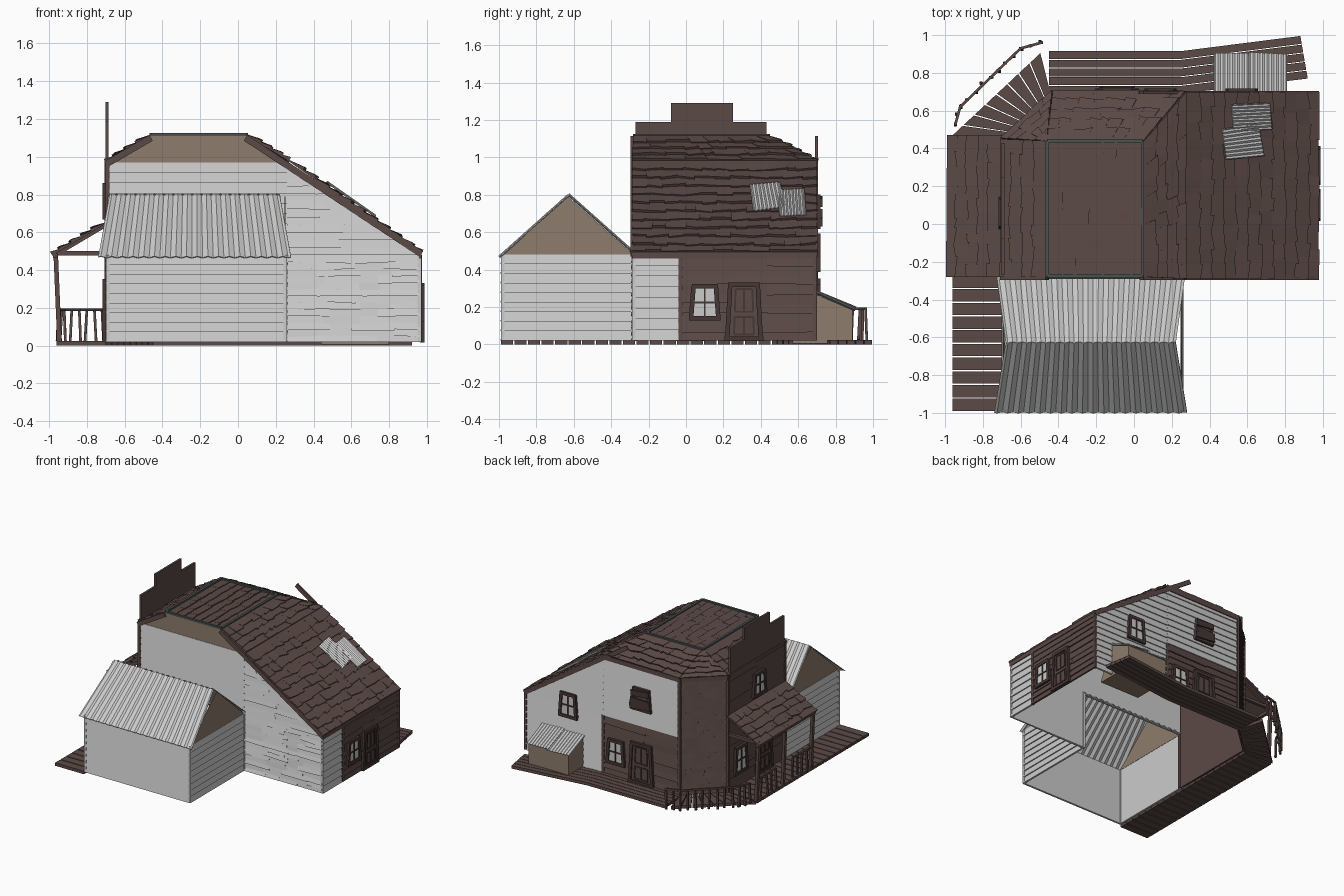
import bpy, bmesh, math, random
from mathutils import Vector as V

if "Cube" in bpy.data.objects:
    bpy.data.objects.remove(bpy.data.objects["Cube"])
random.seed(4)

def material(name, rgb):
    m = bpy.data.materials.new(name)
    m.diffuse_color = (*rgb, 1)
    m.use_nodes = True
    m.node_tree.nodes["Principled BSDF"].inputs["Base Color"].default_value = m.diffuse_color
    return m

BROWN = material("brown_wood", (0.105, 0.068, 0.062))
DARK = material("dark_wood", (0.06, 0.038, 0.035))
TAN = material("tan_board", (0.27, 0.20, 0.15))
TRIM = material("slate_trim", (0.07, 0.085, 0.085))
UP = V((0, 0, 1))

def finish(name, bm, mat=None):
    bmesh.ops.recalc_face_normals(bm, faces=bm.faces[:])
    me = bpy.data.meshes.new(name)
    bm.to_mesh(me)
    bm.free()
    ob = bpy.data.objects.new(name, me)
    bpy.context.collection.objects.link(ob)
    if mat:
        me.materials.append(mat)
    return ob

def hexa(bm, low, high):
    a = [bm.verts.new(p) for p in low]
    b = [bm.verts.new(p) for p in high]
    bm.faces.new(a[::-1])
    bm.faces.new(b)
    for i in range(4):
        j = (i + 1) % 4
        bm.faces.new((a[i], a[j], b[j], b[i]))

def beam(bm, p, q, w=0.02, h=0.02):
    p, q = V(p), V(q)
    d = (q - p).normalized()
    s = d.cross(UP if abs(d.z) < 0.95 else V((1, 0, 0))).normalized()
    t = s.cross(d)
    ring = [s * w / 2 + t * h / 2, -s * w / 2 + t * h / 2, -s * w / 2 - t * h / 2, s * w / 2 - t * h / 2]
    hexa(bm, [p + r for r in ring], [q + r for r in ring])

def beams(name, segs, mat=None, w=0.02, h=0.02):
    bm = bmesh.new()
    for p, q in segs:
        beam(bm, p, q, w, h)
    return finish(name, bm, mat)

def courses(name, quad, rows, n, mat=None, lift=0.012, top=0.003, jit=0.0, gap=0.0):
    """Rows of boards or shingles over a quad (bl, br, tr, tl seen from outside)."""
    bl, br, tr, tl = [V(p) for p in quad]
    nrm = (br - bl).cross(tl - bl).normalized()
    P = lambda u, v: (bl.lerp(br, u)).lerp(tl.lerp(tr, u), v)
    bm = bmesh.new()
    for r in range(rows):
        v0, v1 = r / rows, (r + 1 - gap) / rows
        cuts = [0] + [min(0.99, max(0.01, (k + random.uniform(-.3, .3)) / n)) for k in range(1, n)] + [1]
        for u0, u1 in zip(cuts, cuts[1:]):
            ja, jb = [random.uniform(0, jit) / rows for _ in "ab"]
            if r == 0:
                ja = jb = 0
            L = lift * random.uniform(1 - jit, 1 + jit)
            c = [P(u0, v0 - ja), P(u1, v0 - jb), P(u1, v1), P(u0, v1)]
            hexa(bm, [p - nrm * 0.004 for p in c],
                 [c[0] + nrm * L, c[1] + nrm * L, c[2] + nrm * top, c[3] + nrm * top])
    return finish(name, bm, mat)

def wall(name, a, b, z0, z1, rows, n=1, mat=None, **k):
    return courses(name, [(*a, z0), (*b, z0), (*b, z1), (*a, z1)], rows, n, mat, **k)

def panel(name, pts, mat, push):
    bm = bmesh.new()
    f = bm.faces.new([bm.verts.new(p) for p in pts])
    g = bmesh.ops.extrude_face_region(bm, geom=[f])
    bmesh.ops.translate(bm, vec=push, verts=[e for e in g["geom"] if isinstance(e, bmesh.types.BMVert)])
    return finish(name, bm, mat)

def box(name, lo, hi, mat):
    (x0, y0, z0), (x1, y1, z1) = lo, hi
    return panel(name, [(x0, y0, z0), (x1, y0, z0), (x1, y1, z0), (x0, y1, z0)], mat, (0, 0, z1 - z0))

def corrugated(name, quad, waves, amp=0.005):
    bl, br, tr, tl = [V(p) for p in quad]
    nrm = (br - bl).cross(tl - bl).normalized()
    bm = bmesh.new()
    prev = None
    for i in range(waves * 4 + 1):
        u = i / (waves * 4)
        o = nrm * amp * math.sin(u * waves * math.tau)
        cur = [bm.verts.new(bl.lerp(br, u) + o), bm.verts.new(tl.lerp(tr, u) + o)]
        if prev:
            bm.faces.new((prev[0], cur[0], cur[1], prev[1]))
        prev = cur
    ob = finish(name, bm)
    ob.modifiers.new("thickness", "SOLIDIFY").thickness = 0.005

def opening(name, base, u, w, h, kind="window"):
    """Crooked framed window, boarded window or door; base is its bottom middle on the wall."""
    base, u = V(base), V(u)
    n = u.cross(UP)
    at = lambda s, t, d=0.016: base + u * s * w / 2 * (1.12 - 0.2 * t) + UP * t * h + n * d
    panel(name + "_pane", [at(-1, 0), at(1, 0), at(1, 1), at(-1, 1)],
          None if kind == "window" else BROWN, n * 0.003)
    segs = [(at(-1, -.03), at(-1, 1.03)), (at(1, -.03), at(1, 1.03)),
            (at(-1.15, 1), at(1.15, 1)), (at(-1.15, 0), at(1.15, 0))]
    beams(name + "_frame", segs, DARK, 0.024, 0.024)
    if kind == "window":
        bars = [(at(0, 0, .02), at(0, 1, .02)), (at(-1, .5, .02), at(1, .5, .02))]
    elif kind == "door":
        bars = [(at(s, t0, .02), at(s, t1, .02)) for s in (-.6, 0, .6) for t0, t1 in ((.08, .4), (.5, .92))]
        bars += [(at(-.6, t, .02), at(.6, t, .02)) for t in (.08, .4, .5, .92)]
    else:
        bars = [(at(-1.2, t, .035), at(1.2, t + d, .035)) for t, d in ((.15, .1), (.45, -.06), (.8, .08))]
    beams(name + "_bars", bars, DARK, 0.01 if kind != "boarded" else 0.012,
          0.01 if kind != "boarded" else 0.045)

# Front wing: grey clapboard, tan gables, metal roof
wall("wing_front", (-.69, -.98), (.25, -.98), .02, .48, 9)
wall("wing_right", (.25, -.98), (.25, -.28), .02, .48, 9)
wall("wing_left", (-.69, -.28), (-.69, -.98), .02, .48, 9)
for nm, x in (("left", -.69), ("right", .245)):
    panel("wing_gable_" + nm, [(x, -.98, .48), (x, -.28, .48), (x, -.63, .79)], TAN, (.006, 0, 0))
corrugated("wing_roof_front", [(-.74, -1, .47), (.28, -1, .47), (.22, -.63, .8), (-.68, -.63, .8)], 18)
corrugated("wing_roof_back", [(.27, -.27, .48), (-.73, -.27, .48), (-.68, -.63, .8), (.22, -.63, .8)], 18)

# Main house walls
wall("front_upper", (-.69, -.28), (.26, -.28), .48, .97, 9)
wall("front_right_lower", (.26, -.28), (.96, -.28), .02, .48, 13, 4, jit=.3)
courses("front_right_upper", [(.26, -.28, .48), (.96, -.28, .48), (.27, -.28, .97), (.26, -.28, .97)], 12, 2, jit=.15)
panel("front_gable", [(-.69, -.28, .97), (.27, -.28, .97), (.05, -.28, 1.11), (-.46, -.28, 1.11)], TAN, (0, .006, 0))
wall("right_grey", (.96, -.28), (.96, -.03), .02, .48, 8)
wall("right_brown", (.96, -.03), (.96, .69), .02, .48, 9, 2, BROWN, jit=.3)
wall("back_grey_lower", (.96, .69), (.26, .69), .02, .48, 9)
courses("back_grey_slope", [(.96, .69, .48), (.26, .69, .48), (.26, .69, .97), (.27, .69, .97)], 9, 1)
wall("back_grey_upper", (.26, .69), (-.43, .69), .49, .97, 9)
wall("back_brown", (.26, .69), (-.43, .69), .02, .49, 9, 2, BROWN, jit=.3)
wall("corner_shingles", (-.43, .69), (-.69, .45), .02, .97, 22, 8, BROWN, lift=.009, jit=.2)
wall("left_brown", (-.69, .45), (-.69, -.28), .02, .97, 18, 2, BROWN, lift=.009, jit=.25)

# Stepped false front
box("parapet", (-.702, -.27, .95), (-.685, .43, 1.19), BROWN)
box("parapet_step", (-.702, -.08, 1.19), (-.685, .25, 1.29), BROWN)

# Shingle roof faces
R = dict(mat=BROWN, lift=.016, jit=.35)
courses("roof_right", [(.97, -.29, .49), (.97, .7, .49), (.27, .7, .98), (.27, -.29, .98)], 11, 11, **R)
courses("roof_right_upper", [(.27, -.29, .98), (.27, .7, .98), (.05, .44, 1.115), (.05, -.28, 1.115)], 4, 10, **R)
courses("roof_left", [(-.7, .45, .97), (-.7, -.28, .97), (-.46, -.28, 1.115), (-.46, .44, 1.115)], 4, 10, **R)
courses("roof_back", [(.27, .7, .98), (-.43, .7, .97), (-.46, .44, 1.115), (.05, .44, 1.115)], 5, 9, **R)
courses("roof_corner", [(-.43, .7, .97), (-.7, .45, .97), (-.462, .438, 1.115), (-.458, .442, 1.115)], 5, 4, **R)
courses("roof_top", [(.05, -.27, 1.108), (.05, .44, 1.108), (-.46, .44, 1.108), (-.46, -.27, 1.108)],
        7, 10, BROWN, lift=.01, jit=.2)
top = [(-.46, -.275, 1.118), (.045, -.275, 1.118), (.045, .44, 1.118), (-.46, .44, 1.118)]
beams("roof_top_trim", [(top[i], top[(i + 1) % 4]) for i in range(4)], TRIM, .018, .016)
beams("roof_fascia", [((.04, y, 1.1), (.97, y, .485)) for y in (-.288, .697)] +
      [((-.7, -.288, .96), (-.46, -.288, 1.1)), ((.965, -.29, .478), (.965, .7, .478)),
       ((.27, .697, .965), (-.43, .697, .96)), ((-.43, .697, .96), (-.7, .45, .96))], BROWN, .015, .035)
beams("corner_posts", [((x, y, .02), (x, y, z)) for x, y, z in
      ((-.695, .45, .97), (-.43, .695, .97), (.96, .69, .48), (-.69, -.285, .97), (.26, .693, .49), (.963, -.03, .48))], BROWN, .022, .022)
beams("grey_corner_posts", [((x, y, .02), (x, y, .48)) for x, y in
      ((.25, -.98), (-.69, -.98), (.96, -.28), (.255, -.285))], None, .02, .02)

# Metal patches on the right roof slope
z = lambda x: .515 + (.97 - x) * .70
for nm, c in (("a", ((.73, .5), (.72, .64), (.52, .63), (.53, .49))), ("b", ((.69, .36), (.66, .53), (.47, .5), (.49, .34)))):
    corrugated("roof_patch_" + nm, [(x, y, z(x) + .005) for x, y in c], 8, .004)

# Windows and doors
RT, BK, LF = (0, 1, 0), (-1, 0, 0), (0, -1, 0)
opening("right_window", (.96, .1, .14), RT, .13, .17)
opening("right_door", (.96, .31, .03), RT, .16, .29, "door")
opening("back_window", (.14, .69, .13), BK, .13, .18)
opening("back_door", (-.09, .69, .03), BK, .18, .31, "door")
opening("back_upper_window", (.57, .69, .4), BK, .13, .18)
opening("back_boarded_window", (-.09, .69, .63), BK, .14, .16, "boarded")
opening("left_upper_window", (-.69, .06, .68), LF, .13, .17)
opening("left_window", (-.69, .3, .14), LF, .13, .2)
opening("left_door", (-.69, 0, .03), LF, .17, .31, "door")

# Boardwalk
def deck(name, pts, rows, n=1):
    courses(name, [(x, y, .004) for x, y in pts], rows, n, BROWN, lift=.02, top=.02, gap=.1)
deck("deck_left", [(-.96, -.99), (-.7, -.99), (-.7, .46), (-.96, .46)], 20)
deck("deck_corner", [(-.96, .47), (-.7, .46), (-.44, .7), (-.49, .91)], 8)
deck("deck_back", [(-.45, .69), (.25, .69), (.25, .92), (-.45, .92)], 5, 2)
deck("deck_right", [(.25, .69), (.92, .77), (.88, 1.0), (.25, .92)], 5)

# Porch on the left side
courses("porch_roof", [(-.985, .47, .48), (-.985, -.28, .48), (-.7, -.28, .65), (-.7, .47, .65)], 5, 9, **R)
ys = (-.26, .1, .44)
beams("porch_frame", [((-.945, y, .02), (-.965, y, .49)) for y in ys] +
      [((-.97, y, .49), (-.69, y, .49)) for y in ys] + [((-.97, y, .48), (-.7, y, .64)) for y in ys] +
      [((-.967, -.28, .475), (-.967, .47, .475))], BROWN, .024, .024)

# Railings: top rail with leaning balusters
def railing(name, pts, n):
    segs, pts = [], [V((*p, .19)) for p in pts]
    for a, b in zip(pts, pts[1:]):
        segs.append((a, b))
        k = max(1, round(n * (b - a).length))
        for i in range(k + 1):
            p = a.lerp(b, i / k)
            segs.append((p, (p.x + random.uniform(-.012, .012), p.y + random.uniform(-.012, .012), .025)))
    beams(name, segs, BROWN, .014, .014)
railing("rail_corner", [(-.945, .53), (-.92, .62), (-.6, .93), (-.49, .96)], 18)
railing("rail_left_a", [(-.95, .2), (-.95, .44)], 18)
railing("rail_left_b", [(-.95, -.26), (-.95, -.02)], 18)

# Lean-to bin behind the house
panel("bin_body", [(.44, .57, .005), (.44, .89, .005), (.44, .89, .185), (.44, .69, .27), (.44, .57, .02)], TAN, (.36, 0, 0))
corrugated("bin_roof_a", [(.63, .905, .185), (.425, .905, .195), (.425, .68, .29), (.63, .68, .285)], 8, .004)
corrugated("bin_roof_b", [(.81, .9, .19), (.61, .91, .2), (.61, .69, .29), (.81, .69, .285)], 8, .004)
